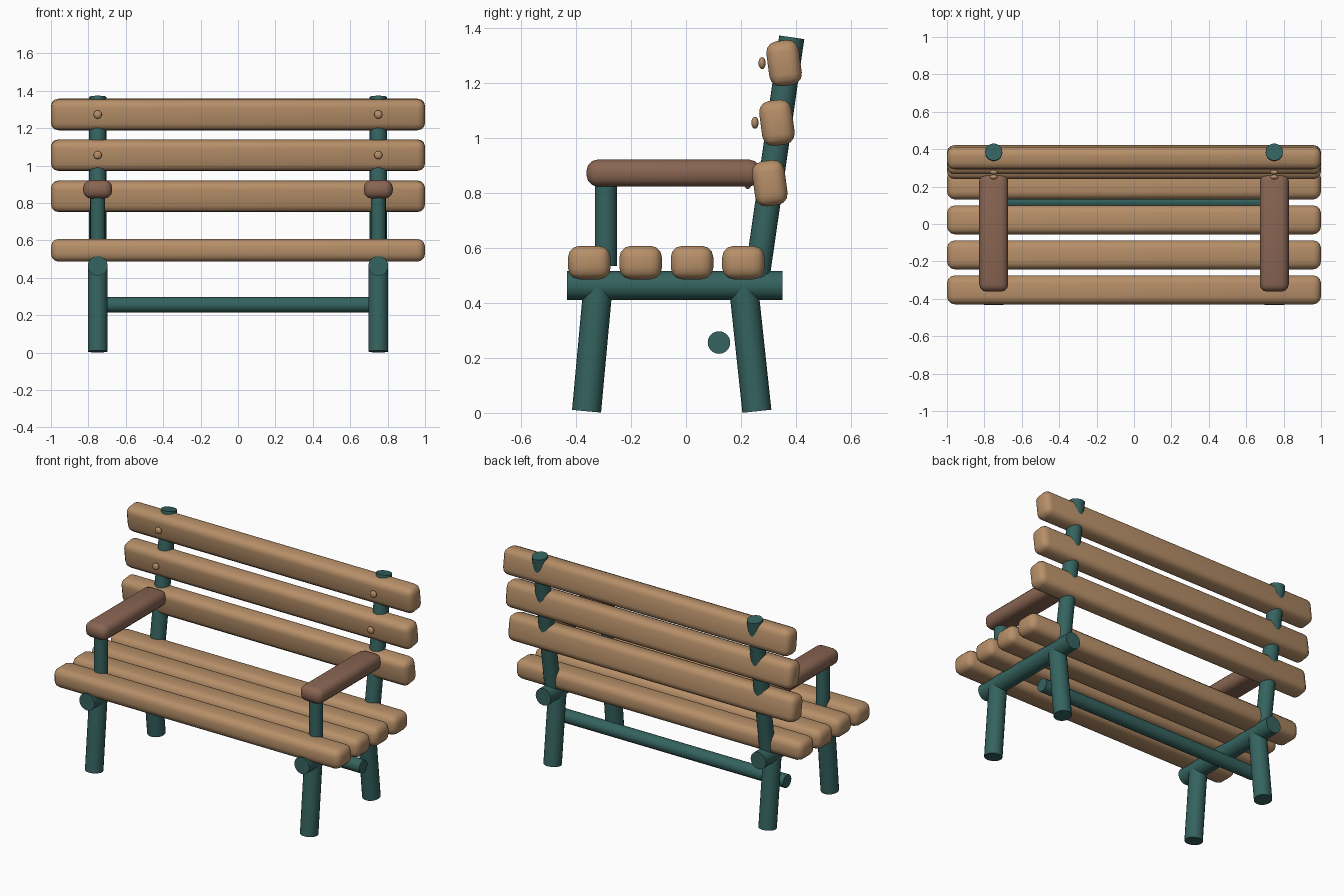
import bpy
import math
from mathutils import Vector

if "Cube" in bpy.data.objects:
    bpy.data.objects.remove(bpy.data.objects["Cube"], do_unlink=True)


def make_material(name, color):
    mat = bpy.data.materials.new(name)
    mat.use_nodes = True
    mat.diffuse_color = color
    bsdf = next(n for n in mat.node_tree.nodes if n.type == "BSDF_PRINCIPLED")
    bsdf.inputs["Base Color"].default_value = color
    return mat


GREEN = make_material("green_metal", (0.035, 0.125, 0.115, 1))
TAN = make_material("tan_wood", (0.47, 0.275, 0.14, 1))
BROWN = make_material("brown_wood", (0.25, 0.13, 0.085, 1))


def finish(name, mat):
    obj = bpy.context.object
    obj.name = name
    obj.data.materials.append(mat)
    bpy.ops.object.shade_smooth_by_angle(angle=math.radians(40))
    return obj


def tube(name, start, end, radius):
    """Round bar between two points."""
    start, end = Vector(start), Vector(end)
    axis = end - start
    bpy.ops.mesh.primitive_cylinder_add(vertices=20, radius=radius, depth=axis.length,
                                        location=(start + end) / 2)
    bpy.context.object.rotation_euler = axis.to_track_quat("Z", "Y").to_euler()
    return finish(name, GREEN)


def board(name, center, size, mat, round_by, tilt=0):
    """Rounded plank."""
    bpy.ops.mesh.primitive_cube_add(size=1, location=center)
    obj = bpy.context.object
    obj.scale = size
    bpy.ops.object.transform_apply(location=False, rotation=False, scale=True)
    bevel = obj.modifiers.new("rounding", "BEVEL")
    bevel.width = round_by
    bevel.segments = 3
    bpy.ops.object.modifier_apply(modifier=bevel.name)
    obj.rotation_euler.x = tilt
    return finish(name, mat)


# Seat and back slats
for i in range(4):
    board(f"seat_slat_{i + 1}", (0, -0.352 + 0.187 * i, 0.547), (2, 0.155, 0.122), TAN, 0.042)

back_slats = [(0.305, 0.836), (0.331, 1.056), (0.357, 1.273)]
for i, (y, z) in enumerate(back_slats):
    board(f"back_slat_{i + 1}", (0, y, z), (2, 0.119, 0.165), TAN, 0.04, math.radians(7.5))

# Frame, armrest and bolts on each side
for side, x in (("left", 0.75), ("right", -0.75)):
    tube(f"{side}_seat_rail", (x, -0.434, 0.463), (x, 0.351, 0.463), 0.053)
    tube(f"{side}_front_leg", (x, -0.362, 0.006), (x, -0.32, 0.463), 0.053)
    tube(f"{side}_rear_leg", (x, 0.258, 0.006), (x, 0.209, 0.463), 0.053)
    tube(f"{side}_back_post", (x, 0.254, 0.463), (x, 0.385, 1.367), 0.046)
    tube(f"{side}_arm_post", (x, -0.292, 0.535), (x, -0.292, 0.86), 0.04)
    board(f"{side}_armrest", (x, -0.046, 0.873), (0.155, 0.632, 0.098), BROWN, 0.04)
    for i, (y, z) in enumerate(back_slats):
        bpy.ops.mesh.primitive_uv_sphere_add(segments=16, ring_count=8, radius=0.022,
                                             location=(x, y - 0.08, z))
        bpy.context.object.scale.y = 0.6
        finish(f"{side}_bolt_{i + 1}", TAN)

# Lower stretcher
tube("stretcher", (-0.79, 0.12, 0.256), (0.79, 0.12, 0.256), 0.041)
